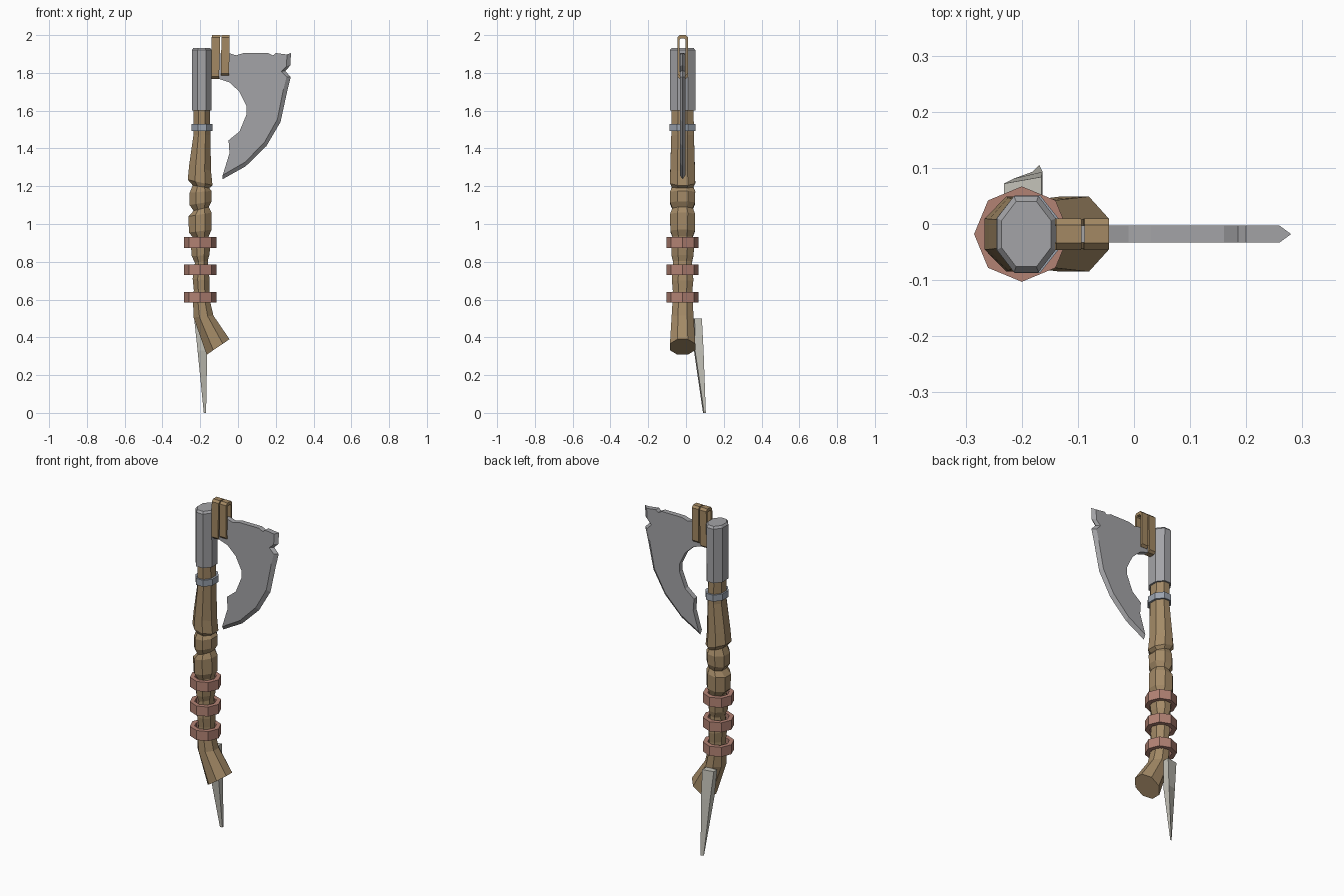
import bpy, bmesh, math
from mathutils import Vector

if "Cube" in bpy.data.objects:
    bpy.data.objects.remove(bpy.data.objects["Cube"])

YC = -0.018  # depth of the shared centre plane


def material(name, rgb):
    m = bpy.data.materials.new(name)
    m.diffuse_color = (*rgb, 1)
    m.use_nodes = True
    m.node_tree.nodes["Principled BSDF"].inputs["Base Color"].default_value = m.diffuse_color
    return m


STEEL = material("steel grey", (0.37, 0.37, 0.385))
BAND = material("blue grey metal", (0.33, 0.37, 0.43))
WOOD = material("brown wood", (0.37, 0.255, 0.135))
STRAP = material("tan leather", (0.37, 0.25, 0.125))
CLAY = material("red clay", (0.45, 0.225, 0.175))
BONE = material("pale bone", (0.56, 0.55, 0.49))


def finish(name, bm, mat):
    bmesh.ops.recalc_face_normals(bm, faces=bm.faces)
    me = bpy.data.meshes.new(name)
    bm.to_mesh(me)
    bm.free()
    me.materials.append(mat)
    ob = bpy.data.objects.new(name, me)
    bpy.context.collection.objects.link(ob)
    return ob


def loft(name, rings, mat, wrap=False):
    """Skin a list of point loops; cap the ends or wrap back to the first."""
    bm = bmesh.new()
    loops = [[bm.verts.new(p) for p in r] for r in rings]
    n = len(loops[0])
    pairs = list(zip(loops, loops[1:]))
    if wrap:
        pairs.append((loops[-1], loops[0]))
    else:
        bm.faces.new(loops[0])
        bm.faces.new(loops[-1])
    for a, b in pairs:
        for i in range(n):
            j = (i + 1) % n
            bm.faces.new((a[i], a[j], b[j], b[i]))
    return finish(name, bm, mat)


def section(xl, zl, xr, zr, hy, flat=True):
    """Octagon between a left and a right point, with half depth hy."""
    off = math.pi / 8 if flat else 0
    k = 1 / math.cos(off)
    c = Vector(((xl + xr) / 2, YC, (zl + zr) / 2))
    u = Vector(((xr - xl) / 2, 0, (zr - zl) / 2)) * k
    v = Vector((0, hy * k, 0))
    return [c + u * math.cos(off + i * math.pi / 4) + v * math.sin(off + i * math.pi / 4)
            for i in range(8)]


# Wooden handle: carved grip, flared and bent butt (xl, zl, xr, zr, half depth)
handle = [
    (-0.166, 0.308, -0.045, 0.39, 0.067),
    (-0.235, 0.505, -0.13, 0.515, 0.058),
    (-0.238, 0.59, -0.15, 0.60, 0.053),
    (-0.234, 0.65, -0.152, 0.65, 0.052),
    (-0.24, 0.71, -0.15, 0.70, 0.057),
    (-0.228, 0.795, -0.16, 0.805, 0.050),
    (-0.245, 0.83, -0.152, 0.835, 0.058),
    (-0.248, 0.87, -0.147, 0.875, 0.060),
    (-0.235, 0.925, -0.155, 0.935, 0.053),
    (-0.26, 0.955, -0.14, 0.97, 0.065),
    (-0.262, 1.04, -0.14, 1.06, 0.066),
    (-0.235, 1.07, -0.155, 1.09, 0.054),
    (-0.256, 1.10, -0.14, 1.12, 0.066),
    (-0.256, 1.165, -0.14, 1.175, 0.067),
    (-0.24, 1.205, -0.152, 1.19, 0.056),
    (-0.266, 1.235, -0.135, 1.205, 0.067),
    (-0.258, 1.315, -0.143, 1.28, 0.065),
    (-0.236, 1.47, -0.146, 1.47, 0.060),
    (-0.235, 1.62, -0.15, 1.62, 0.058),
]
loft("handle", [section(*s) for s in handle], WOOD)

# Steel cap over the top of the handle, with a chamfered end
cap = [(0.0525, 0.067, 1.60), (0.0525, 0.068, 1.92), (0.044, 0.058, 1.932)]
loft("head_socket", [section(-0.192 - rx, z, -0.192 + rx, z, ry) for rx, ry, z in cap], STEEL)


# Hollow octagonal rings round the handle
def ring(name, x, z0, z1, rx, ry, wall, mat, flat):
    spec = [(0, z0), (0, z1), (wall, z1), (wall, z0)]
    loft(name, [section(x - rx + w, z, x + rx - w, z, ry - w, flat) for w, z in spec],
         mat, wrap=True)


for i, z in enumerate((0.612, 0.757, 0.902)):
    ring(f"grip_ring_{i + 1}", -0.2, z - 0.028, z + 0.028, 0.085, 0.085, 0.026, CLAY, False)
ring("collar", -0.19, 1.492, 1.53, 0.055, 0.069, 0.012, BAND, True)

# Axe blade: profile in x, z; cutting edge points come first
cutting = [(0.28, 1.905), (0.278, 1.84), (0.25, 1.81), (0.279, 1.778), (0.262, 1.71),
           (0.225, 1.54), (0.15, 1.412), (0.04, 1.305), (-0.082, 1.237)]
plain = [(-0.045, 1.375), (-0.05, 1.443), (0.008, 1.49), (0.045, 1.58), (0.045, 1.625),
         (0.008, 1.70), (-0.045, 1.75), (-0.1, 1.768), (-0.16, 1.785), (-0.16, 1.90),
         (-0.05, 1.905), (-0.01, 1.893), (0.03, 1.905), (0.16, 1.905), (0.185, 1.892),
         (0.20, 1.905)]
bm = bmesh.new()
front, back, mid = [], [], []
focus = Vector((-0.05, 1.78))
for i, p in enumerate(cutting + plain):
    p = Vector(p)
    edge = i < len(cutting)
    q = p + (focus - p).normalized() * 0.022 if edge else p
    front.append(bm.verts.new((q.x, YC - 0.015, q.y)))
    back.append(bm.verts.new((q.x, YC + 0.015, q.y)))
    mid.append(bm.verts.new((p.x, YC, p.y)) if edge else None)
bm.faces.new(front)
bm.faces.new(back)
for i in range(len(front)):
    j = (i + 1) % len(front)
    if mid[i] and mid[j]:
        bm.faces.new((front[i], front[j], mid[j], mid[i]))
        bm.faces.new((back[i], back[j], mid[j], mid[i]))
    else:
        loop = (front[i], front[j], mid[j], back[j], back[i], mid[i])
        bm.faces.new([v for v in loop if v])
finish("blade", bm, STEEL)


# Leather loops tying the blade to the socket
def strap_loop(x, lean, hy, z0, z1, c):
    pts = [(-hy, z0 + c), (-hy + c, z0), (hy - c, z0), (hy, z0 + c),
           (hy, z1 - c), (hy - c, z1), (-hy + c, z1), (-hy, z1 - c)]
    return [Vector((x + lean * (z - 1.89), YC + y, z)) for y, z in pts]


for i, (x0, x1, z0, lean) in enumerate([(-0.142, -0.097, 1.768, 0.03),
                                        (-0.089, -0.046, 1.785, 0.01)]):
    shape = [(x0, 0.028, 0), (x1, 0.028, 0), (x1, 0.016, 0.018), (x0, 0.016, 0.018)]
    loft(f"strap_{i + 1}",
         [strap_loop(x, lean, hy, z0 + w, 2.0 - w, 0.012 if w == 0 else 0.006)
          for x, hy, w in shape], STRAP, wrap=True)


# Bone spike hanging at the back of the butt
def box_section(x0, x1, y0, y1, z):
    return [(x0, y0, z), (x1, y0 + 0.006, z), (x1, y1, z), (x0, y1 - 0.012, z)]


loft("bone_spike", [
    box_section(-0.232, -0.165, 0.040, 0.084, 0.50),
    box_section(-0.214, -0.163, 0.042, 0.093, 0.33),
    box_section(-0.181, -0.169, 0.090, 0.105, 0.0)], BONE)
